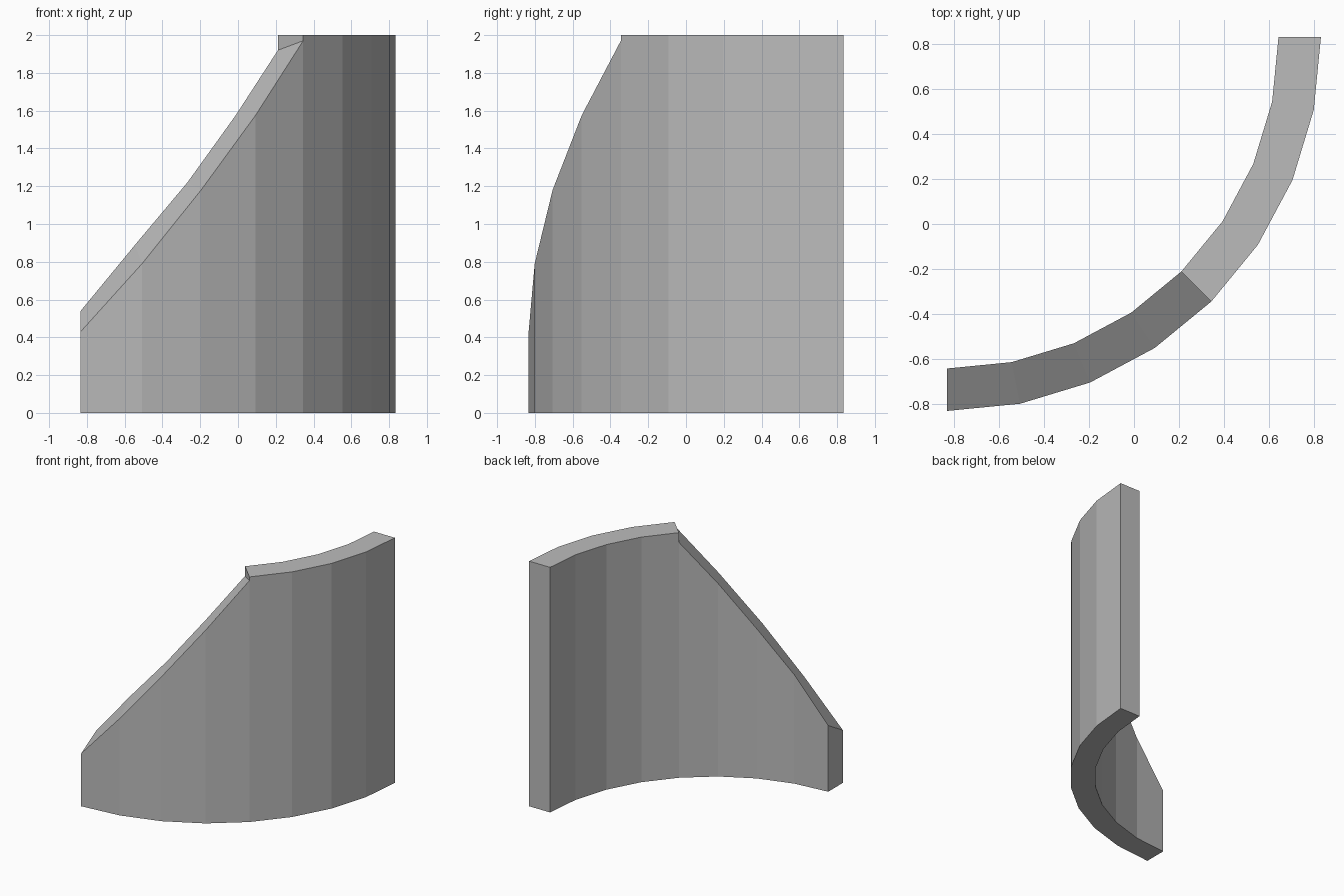
import bpy, bmesh, math

if "Cube" in bpy.data.objects:
    bpy.data.objects.remove(bpy.data.objects["Cube"])

# Quarter-circle wall, with a ramped half and a full-height half
HALF = 0.833
OUTER_RADIUS, INNER_RADIUS = 2 * HALF, 1.477
SEGMENTS, MID = 8, 4
FULL = 2.0
OUTER_RAMP = [0.43, 0.79, 1.18, 1.575, 1.97]
INNER_RAMP = [0.54, 0.89, 1.22, 1.575, 1.92]

grey = bpy.data.materials.new("stone_grey")
grey.use_nodes = True
colour = (0.5, 0.5, 0.5, 1)
grey.diffuse_color = colour
grey.node_tree.nodes["Principled BSDF"].inputs["Base Color"].default_value = colour

bm = bmesh.new()


def arc_row(radius, heights, columns):
    """Vertices along the arc at the given heights."""
    row = {}
    for i, z in zip(columns, heights):
        a = math.radians(90 * i / SEGMENTS)
        row[i] = bm.verts.new((-HALF + radius * math.sin(a),
                               HALF - radius * math.cos(a), z))
    return row


every = range(SEGMENTS + 1)
tall = range(MID, SEGMENTS + 1)
ramp = range(MID + 1)
rows = {}
for side, radius, slope in (("out", OUTER_RADIUS, OUTER_RAMP),
                            ("in", INNER_RADIUS, INNER_RAMP)):
    rows[side] = (arc_row(radius, [0] * len(every), every),
                  arc_row(radius, slope, ramp),
                  arc_row(radius, [FULL] * len(tall), tall))
(ob, orr, ot), (ib, ir, it) = rows["out"], rows["in"]

# Curved sides, underside and top, one segment at a time
for i in range(SEGMENTS):
    o_top, i_top = (orr, ir) if i < MID else (ot, it)
    for base, top, slope in ((ob, o_top, orr), (ib, i_top, ir)):
        loop = [base[i], base[i + 1], top[i + 1], top[i]]
        if i == MID:
            loop.append(slope[i])
        bm.faces.new(loop)
    bm.faces.new((ob[i], ib[i], ib[i + 1], ob[i + 1]))
    bm.faces.new((o_top[i], o_top[i + 1], i_top[i + 1], i_top[i]))

# Small step where the ramp meets the full height, then both ends
bm.faces.new((orr[MID], ot[MID], it[MID], ir[MID]))
bm.faces.new((ob[0], orr[0], ir[0], ib[0]))
bm.faces.new((ob[SEGMENTS], ib[SEGMENTS], it[SEGMENTS], ot[SEGMENTS]))
bmesh.ops.recalc_face_normals(bm, faces=bm.faces)

mesh = bpy.data.meshes.new("curved_wall")
bm.to_mesh(mesh)
bm.free()
mesh.materials.append(grey)
wall = bpy.data.objects.new("curved_wall", mesh)
bpy.context.collection.objects.link(wall)
